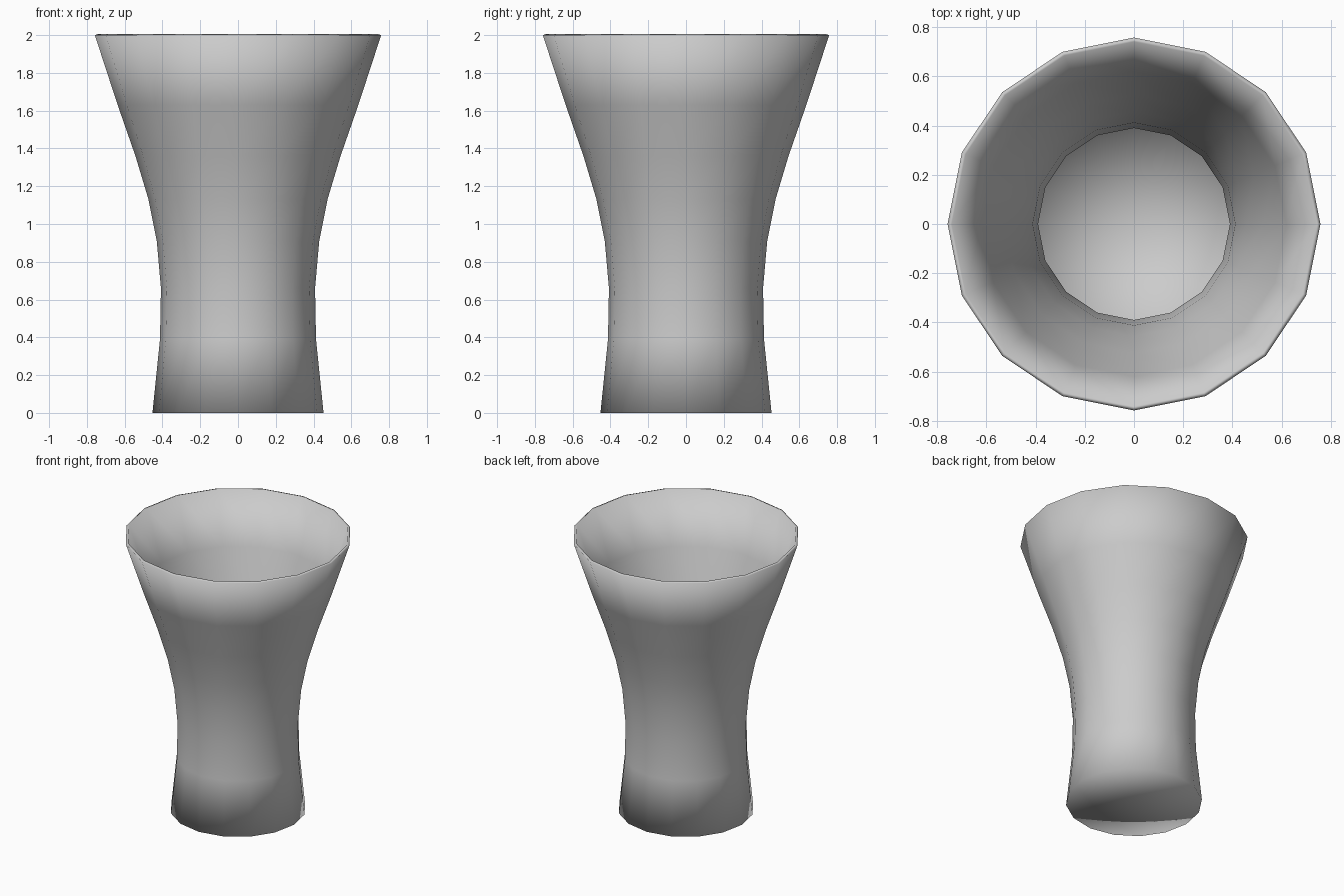
import bpy, bmesh
from math import cos, sin, pi

if "Cube" in bpy.data.objects:
    bpy.data.objects.remove(bpy.data.objects["Cube"])

SIDES = 16
# outer profile: (radius, height)
PROFILE = [(0.453, 0), (0.413, 0.39), (0.408, 0.66), (0.43, 0.91),
           (0.474, 1.13), (0.543, 1.36), (0.637, 1.63), (0.758, 2)]

# flared wall, closed at the bottom and open at the top
bm = bmesh.new()
rings = [[bm.verts.new((r * cos(2 * pi * i / SIDES), r * sin(2 * pi * i / SIDES), z))
          for i in range(SIDES)] for r, z in PROFILE]
for low, high in zip(rings, rings[1:]):
    for i in range(SIDES):
        j = (i + 1) % SIDES
        bm.faces.new((low[i], low[j], high[j], high[i]))

# base disc, fanned from its centre
centre = bm.verts.new((0, 0, 0))
for i in range(SIDES):
    bm.faces.new((centre, rings[0][(i + 1) % SIDES], rings[0][i]))

for f in bm.faces:
    f.smooth = True
mesh = bpy.data.meshes.new("vase")
bm.to_mesh(mesh)
bm.free()
vase = bpy.data.objects.new("vase", mesh)
bpy.context.collection.objects.link(vase)

# thin wall, grown inwards
wall = vase.modifiers.new("wall", 'SOLIDIFY')
wall.thickness = 0.018
wall.offset = -1
